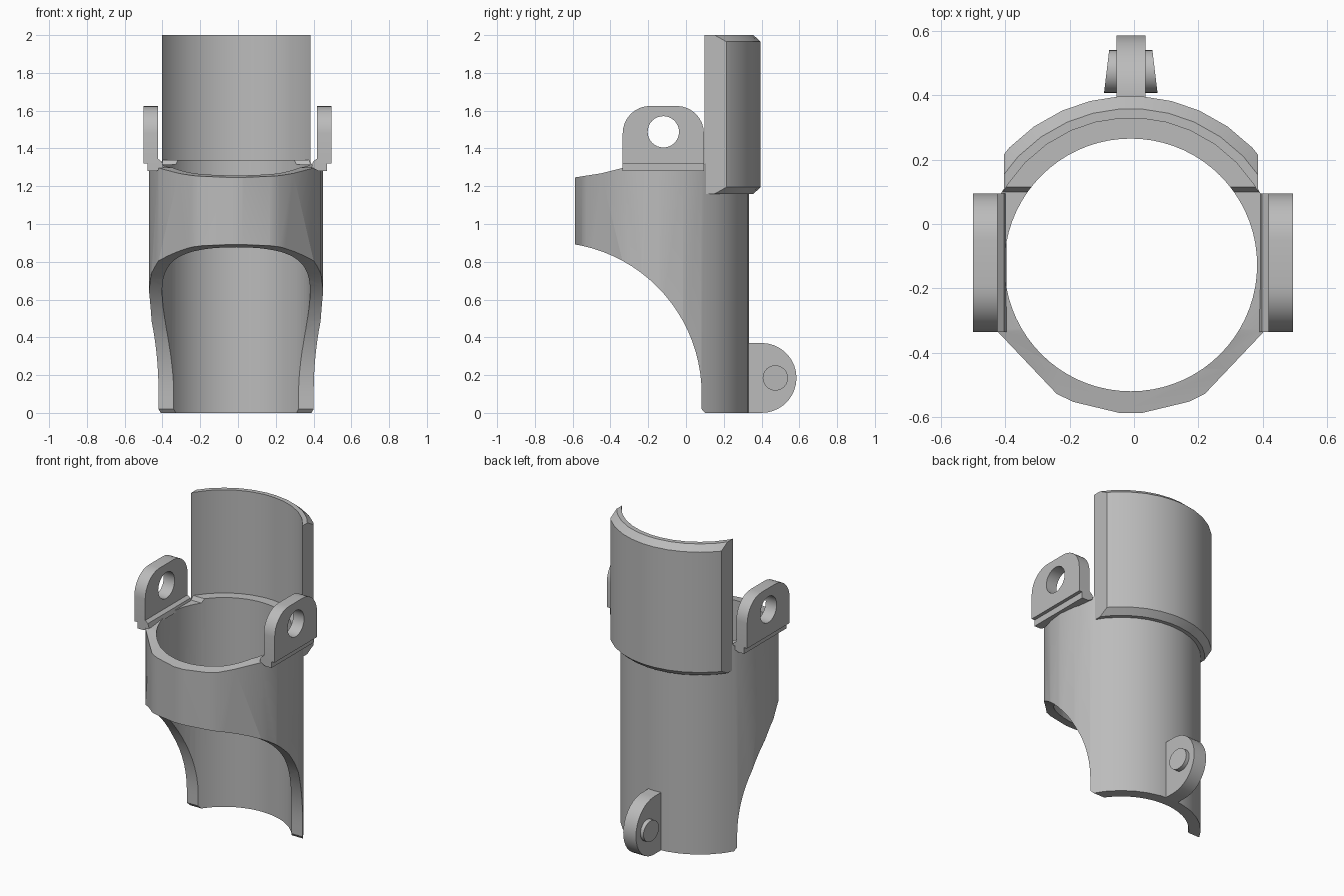
import bpy, bmesh, math
from mathutils import Vector

if "Cube" in bpy.data.objects:
    bpy.data.objects.remove(bpy.data.objects["Cube"])

CX, CY = -0.01, -0.127      # tube axis
grey = bpy.data.materials.new("plain grey")
grey.diffuse_color = (0.5, 0.5, 0.5, 1)
grey.use_nodes = True
grey.node_tree.nodes["Principled BSDF"].inputs["Base Color"].default_value = grey.diffuse_color


def finish(bm, name):
    bmesh.ops.recalc_face_normals(bm, faces=bm.faces)
    me = bpy.data.meshes.new(name)
    bm.to_mesh(me)
    bm.free()
    me.materials.append(grey)
    ob = bpy.data.objects.new(name, me)
    bpy.context.collection.objects.link(ob)
    return ob


def prism(name, pts, axis, a, b):
    """Extrude a 2D outline along an axis from a to b."""
    place = {"x": lambda p, t: (t, p[0], p[1]),
             "y": lambda p, t: (p[0], t, p[1]),
             "z": lambda p, t: (p[0], p[1], t)}[axis]
    bm = bmesh.new()
    f = bm.faces.new([bm.verts.new(place(p, a)) for p in pts])
    new = bmesh.ops.extrude_face_region(bm, geom=[f])["geom"]
    shift = Vector(place((0, 0), b - a))
    bmesh.ops.translate(bm, vec=shift, verts=[v for v in new if isinstance(v, bmesh.types.BMVert)])
    return finish(bm, name)


def arc(cx, cy, r, a0, a1, n):
    return [(cx + r * math.cos(math.radians(a0 + (a1 - a0) * i / n)),
             cy + r * math.sin(math.radians(a0 + (a1 - a0) * i / n))) for i in range(n + 1)]


def cut(ob, tool, op):
    m = ob.modifiers.new(op.lower(), "BOOLEAN")
    m.object, m.operation, m.solver = tool, op, "EXACT"
    bpy.context.view_layer.objects.active = ob
    bpy.ops.object.modifier_apply(modifier=m.name)
    bpy.data.objects.remove(tool, do_unlink=True)


def smooth(ob, angle=25):
    bpy.ops.object.select_all(action="DESELECT")
    ob.select_set(True)
    bpy.context.view_layer.objects.active = ob
    bpy.ops.object.shade_smooth_by_angle(angle=math.radians(angle))


# Tube: faceted outside, round inside, trimmed by a side profile
half = [4, 23, 30, 63, 77, 90, 104, 117, 128, 139, 150, 160, 170, 180]
angles = half + [360 - a for a in reversed(half[:-1])]
outer = [(CX + 0.461 * math.sin(math.radians(a)), CY - 0.461 * math.cos(math.radians(a))) for a in angles]
tube = prism("tube_body", outer, "z", -0.1, 1.5)
cut(tube, prism("bore", arc(CX, CY, 0.392, 0, 355, 71), "z", -0.2, 1.6), "DIFFERENCE")
side = [(0.6, 0), (0.1, 0), (0.083, 0.02)]
side += arc(-0.72, 0.1, 0.803, 0, 82, 20)
side += [(-0.7, 0.9), (-0.7, 1.235), (-0.585, 1.247), (-0.45, 1.268), (-0.33, 1.298),
         (-0.15, 1.315), (0.1, 1.315), (0.115, 1.34), (0.6, 1.34)]
cut(tube, prism("side_trim", side, "x", -1, 1), "INTERSECT")
smooth(tube, 34)

# Upper panel: chamfered section swept round the back of the tube
section = [(0.456, 1.16), (0.485, 1.16), (0.524, 1.195), (0.524, 1.965), (0.485, 2.0), (0.456, 2.0)]
bm = bmesh.new()
rings = []
for a in [-66, -57, -46, -35, -24, -14, -4, 4, 14, 24, 35, 46, 57, 66]:
    s, c = math.sin(math.radians(a)), math.cos(math.radians(a))
    rings.append([bm.verts.new((CX + r * s, CY + r * c, z)) for r, z in section])
for p, q in zip(rings, rings[1:]):
    for i in range(6):
        j = (i + 1) % 6
        bm.faces.new((p[i], p[j], q[j], q[i]))
bm.faces.new(rings[0])
bm.faces.new(rings[-1])
panel = finish(bm, "upper_panel")
cut(panel, prism("width_trim", [(-0.403, 0), (0.385, 0), (0.385, 1), (-0.403, 1)], "z", 1, 2.2), "INTERSECT")
smooth(panel)

# Side lugs: rounded eyes on a stepped foot
eye = [(-0.335, 1.32), (0.095, 1.32)] + arc(-0.05, 1.48, 0.145, 0, 90, 8) + arc(-0.19, 1.48, 0.145, 90, 180, 8)
foot = [(0.475, 1.28), (0.475, 1.325), (0.48, 1.34), (0.42, 1.345), (0.40, 1.33), (0.392, 1.30), (0.43, 1.28)]
for s, side_name in ((-1, "left"), (1, "right")):
    ox = -0.003
    lug = prism(side_name + "_lug", eye, "x", ox + s * 0.42, ox + s * 0.497)
    cut(lug, prism("hole", arc(-0.12, 1.488, 0.083, 0, 348.75, 31), "x", s * 0.3, s * 0.6), "DIFFERENCE")
    smooth(lug)
    prism(side_name + "_lug_foot", [(ox + s * x, z) for x, z in foot], "y", -0.335, 0.095)

# Rear lug with a round end
tab = [(0.30, 0.0)] + arc(0.40, 0.185, 0.185, -90, 90, 18) + [(0.30, 0.37)]
smooth(prism("rear_lug", tab, "x", -0.055, 0.035))

# Pin through the rear lug, ends slanted
pin = prism("rear_pin", arc(0.473, 0.185, 0.067, 0, 345, 23), "x", -0.085, 0.065)
for v in pin.data.vertices:
    v.co.x += (v.co.y - 0.473) * (0.12 if v.co.x < -0.01 else -0.12)
smooth(pin)
